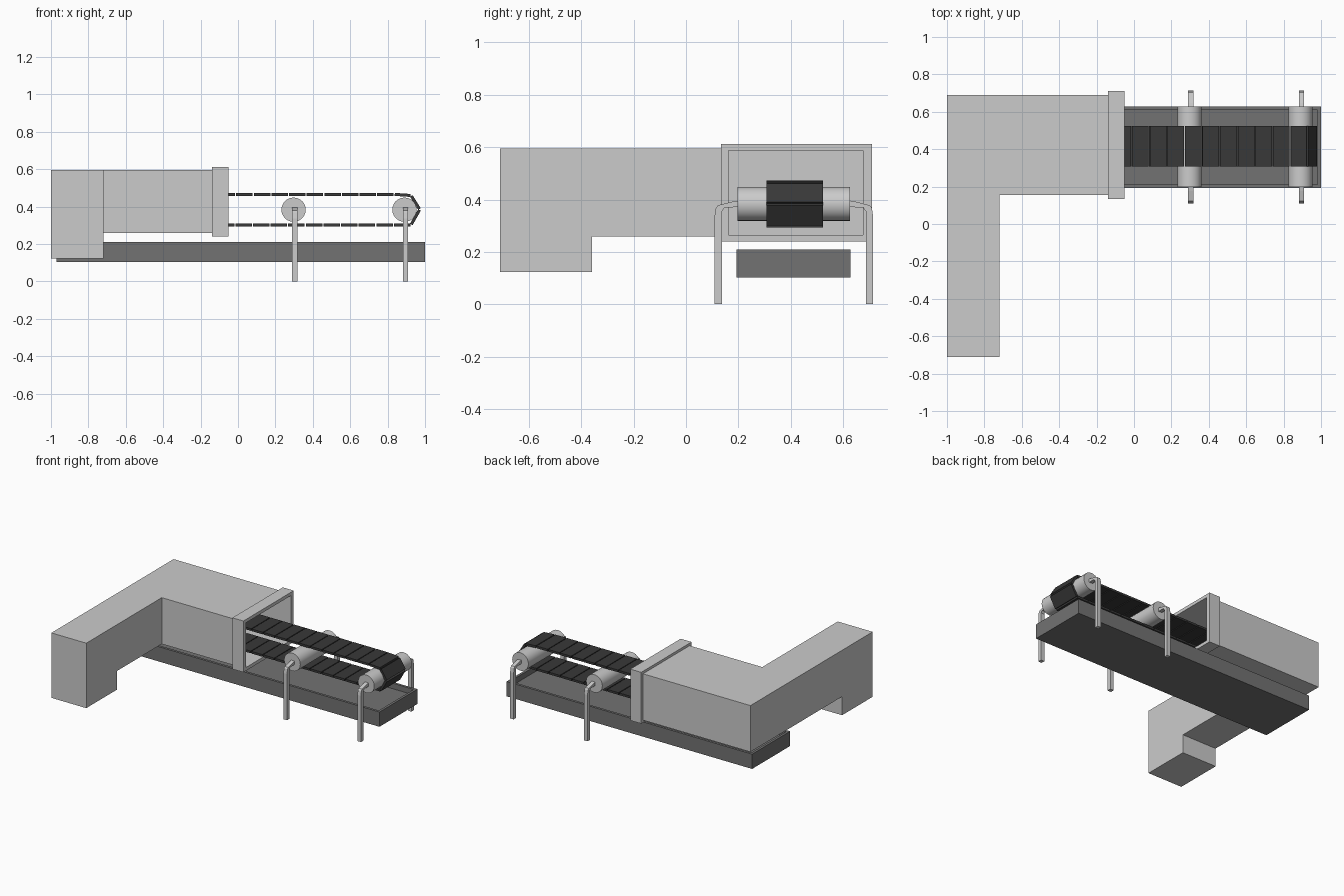
import bpy, bmesh, math
from mathutils import Vector

if "Cube" in bpy.data.objects:
    bpy.data.objects.remove(bpy.data.objects["Cube"])


def material(name, v):
    m = bpy.data.materials.new(name)
    m.diffuse_color = (v, v, v, 1)
    m.use_nodes = True
    m.node_tree.nodes["Principled BSDF"].inputs["Base Color"].default_value = m.diffuse_color
    return m


DARK = material("dark_grey", 0.17)
BELT = material("belt_grey", 0.04)


def add_object(name, bm, mat=None):
    bmesh.ops.recalc_face_normals(bm, faces=bm.faces[:])
    me = bpy.data.meshes.new(name)
    bm.to_mesh(me)
    bm.free()
    ob = bpy.data.objects.new(name, me)
    bpy.context.collection.objects.link(ob)
    if mat:
        me.materials.append(mat)
    return ob


def prism(name, outline, offset, mat=None):
    """Extrude a closed 3D outline along an offset."""
    bm = bmesh.new()
    f = bm.faces.new([bm.verts.new(p) for p in outline])
    r = bmesh.ops.extrude_face_region(bm, geom=[f])
    moved = [g for g in r["geom"] if isinstance(g, bmesh.types.BMVert)]
    bmesh.ops.translate(bm, verts=moved, vec=offset)
    return add_object(name, bm, mat)


def box(name, x0, x1, y0, y1, z0, z1, mat=None):
    return prism(name, [(x0, y0, z0), (x1, y0, z0), (x1, y1, z0), (x0, y1, z0)],
                 (0, 0, z1 - z0), mat)


def boolean(ob, tool, op):
    """Apply a boolean and remove the tool object."""
    mod = ob.modifiers.new("bool", "BOOLEAN")
    mod.object, mod.operation, mod.solver = tool, op, "EXACT"
    bpy.context.view_layer.objects.active = ob
    bpy.ops.object.modifier_apply(modifier=mod.name)
    bpy.data.objects.remove(tool)


# L-shaped hood with a dropped end and a flanged, hollow mouth
plan = [(-1, -0.71), (-0.72, -0.71), (-0.72, 0.155), (-0.05, 0.155), (-0.05, 0.69), (-1, 0.69)]
hood = prism("hood", [(x, y, 0.258) for x, y in plan], (0, 0, 0.336))
boolean(hood, box("drop", -1, -0.72, -0.71, -0.36, 0.123, 0.594), "UNION")
boolean(hood, box("flange", -0.138, -0.05, 0.133, 0.71, 0.24, 0.612), "UNION")
boolean(hood, box("cavity", -0.99, 0.1, 0.163, 0.677, 0.264, 0.588), "DIFFERENCE")

# Shallow tray under the belt
tray = box("tray", -0.97, 1.0, 0.193, 0.628, 0.103, 0.21, DARK)
boolean(tray, box("tray_cavity", -0.952, 0.982, 0.211, 0.61, 0.17, 0.3), "DIFFERENCE")

# Rollers with bent support legs on both sides
MID = 0.412
leg_profile = [(0.303, 0), (0.275, 0), (0.275, 0.355), (0.265, 0.369), (0.2, 0.372),
               (0.2, 0.398), (0.235, 0.392), (0.29, 0.378), (0.298, 0.368), (0.303, 0.335)]
for label, x in (("middle", 0.297), ("end", 0.89)):
    bpy.ops.mesh.primitive_cylinder_add(vertices=24, radius=0.065, depth=0.43,
                                        location=(x, MID, 0.383),
                                        rotation=(math.pi / 2, 0, 0))
    bpy.context.object.name = label + "_roller"
    bpy.ops.object.shade_smooth_by_angle()
    for side, s in (("front", -1), ("back", 1)):
        prism(f"{label}_{side}_leg", [(x - 0.008, MID + s * y, z) for y, z in leg_profile],
              (0.028, 0, 0))

# Slatted belt: each slat is a thin plate between two path points
PITCH = 0.0942
top = [(0.835 - PITCH * i, 0.465) for i in range(19)]
bottom = [(0.925 - PITCH * i, 0.302) for i in range(20)]
path = top[::-1] + [(0.925, 0.459), (0.972, 0.384)] + bottom
for i, (a, b) in enumerate(zip(path, path[1:])):
    a, b = Vector((a[0], 0, a[1])), Vector((b[0], 0, b[1]))
    d = (b - a).normalized()
    n = Vector((d.z, 0, -d.x)) * 0.008
    a, b = a + d * 0.003, b - d * 0.003
    prism(f"belt_slat_{i + 1}", [p + Vector((0, 0.308, 0)) for p in (a - n, b - n, b + n, a + n)],
          (0, 0.216, 0), BELT)
